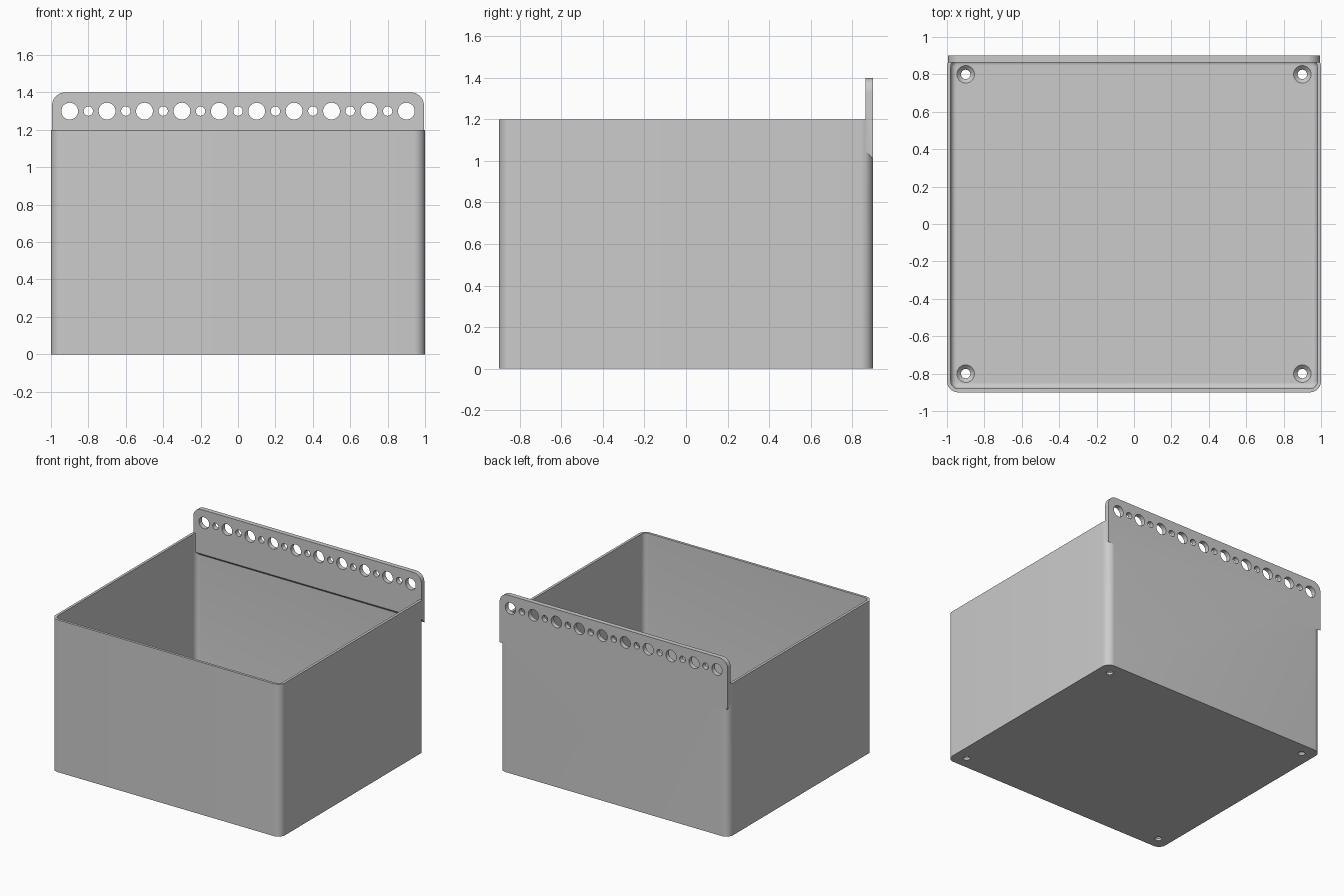
import bpy, bmesh, math

cube = bpy.data.objects.get("Cube")
if cube:
    bpy.data.objects.remove(cube)

grey = bpy.data.materials.new("plain grey")
grey.use_nodes = True
COLOUR = (0.6, 0.6, 0.6, 1)
grey.diffuse_color = COLOUR
grey.node_tree.nodes["Principled BSDF"].inputs["Base Color"].default_value = COLOUR

HX, HY, H = 1.0, 0.9, 1.2          # half width, half depth, height of the tub
WALL, FLOOR, CORNER = 0.02, 0.04, 0.06
RAIL_TOP, RAIL_LOW, RAIL_THICK, RAIL_HX = 1.4, 1.01, 0.037, 0.994


def finish(name, bm):
    bmesh.ops.recalc_face_normals(bm, faces=bm.faces)
    mesh = bpy.data.meshes.new(name)
    bm.to_mesh(mesh)
    bm.free()
    mesh.materials.append(grey)
    obj = bpy.data.objects.new(name, mesh)
    bpy.context.collection.objects.link(obj)
    return obj


def arc(cx, cy, r, start, steps=10):
    """Quarter circle from the start angle."""
    for i in range(steps + 1):
        a = math.radians(start + 90 * i / steps)
        yield cx + r * math.cos(a), cy + r * math.sin(a)


def ring(bm, inset, z):
    """Rounded rectangle inset from the tub outline."""
    r = max(CORNER - inset, 0.012)
    x, y = HX - inset - r, HY - inset - r
    pts = []
    for sx, sy, a in ((1, 1, 0), (-1, 1, 90), (-1, -1, 180), (1, -1, 270)):
        pts += arc(sx * x, sy * y, r, a)
    return [bm.verts.new((px, py, z)) for px, py in pts]


def lathe(bm, x, y, profile, along_y=False, sides=32):
    """Closed round cutter from (radius, height) pairs."""
    rings = []
    for r, h in profile:
        loop = []
        for i in range(sides):
            a = 2 * math.pi * i / sides
            u, v = r * math.cos(a), r * math.sin(a)
            loop.append(bm.verts.new((x + u, h, y + v) if along_y else (x + u, y + v, h)))
        rings.append(loop)
    loft(bm, rings)


def loft(bm, rings):
    for a, b in zip(rings, rings[1:]):
        for i in range(len(a)):
            j = (i + 1) % len(a)
            bm.faces.new((a[i], a[j], b[j], b[i]))
    bm.faces.new(rings[0])
    bm.faces.new(rings[-1])


# Thin-walled tub with a small fillet around the floor
bm = bmesh.new()
levels = [(0, 0), (0, H), (WALL, H)]
FILLET = 0.03
for i in range(7):
    a = math.radians(15 * i)
    levels.append((WALL + FILLET * (1 - math.cos(a)), FLOOR + FILLET * (1 - math.sin(a))))
loft(bm, [ring(bm, inset, z) for inset, z in levels])
tub = finish("storage_tub", bm)

# Hanging rail with rounded top corners and a sloped underside
bm = bmesh.new()
R = 0.07
top = list(arc(RAIL_HX - R, RAIL_TOP - R, R, 0)) + list(arc(-RAIL_HX + R, RAIL_TOP - R, R, 90))


def outline(y, low):
    pts = [(RAIL_HX, low)] + top + [(-RAIL_HX, low)]
    return [bm.verts.new((x, y, z)) for x, z in pts]


loft(bm, [outline(HY - RAIL_THICK, RAIL_LOW + 0.04), outline(HY, RAIL_LOW)])
rail = finish("hanging_rail", bm)

# Alternating large and small rail holes
bm = bmesh.new()
for i in range(-9, 10):
    r = 0.045 if i % 2 else 0.025
    lathe(bm, i / 10, 1.3, [(r, 0.8), (r, 1.0)], along_y=True)
rail_holes = finish("rail_hole_cutter", bm)

# Countersunk screw holes in the floor corners
bm = bmesh.new()
for x in (-0.9, 0.9):
    for y in (-0.8, 0.8):
        lathe(bm, x, y, [(0.025, -0.1), (0.025, 0.018), (0.047, FLOOR), (0.047, 0.1)])
floor_holes = finish("floor_hole_cutter", bm)

# Join the rail to the tub and cut all holes
bpy.ops.object.select_all(action="DESELECT")
tub.select_set(True)
bpy.context.view_layer.objects.active = tub
for other, operation in ((rail, "UNION"), (rail_holes, "DIFFERENCE"), (floor_holes, "DIFFERENCE")):
    other.hide_render = True
    mod = tub.modifiers.new(other.name, "BOOLEAN")
    mod.object, mod.operation, mod.solver = other, operation, "EXACT"
    bpy.ops.object.modifier_apply(modifier=mod.name)
    bpy.data.objects.remove(other)

bpy.ops.object.shade_smooth_by_angle(angle=math.radians(30))
